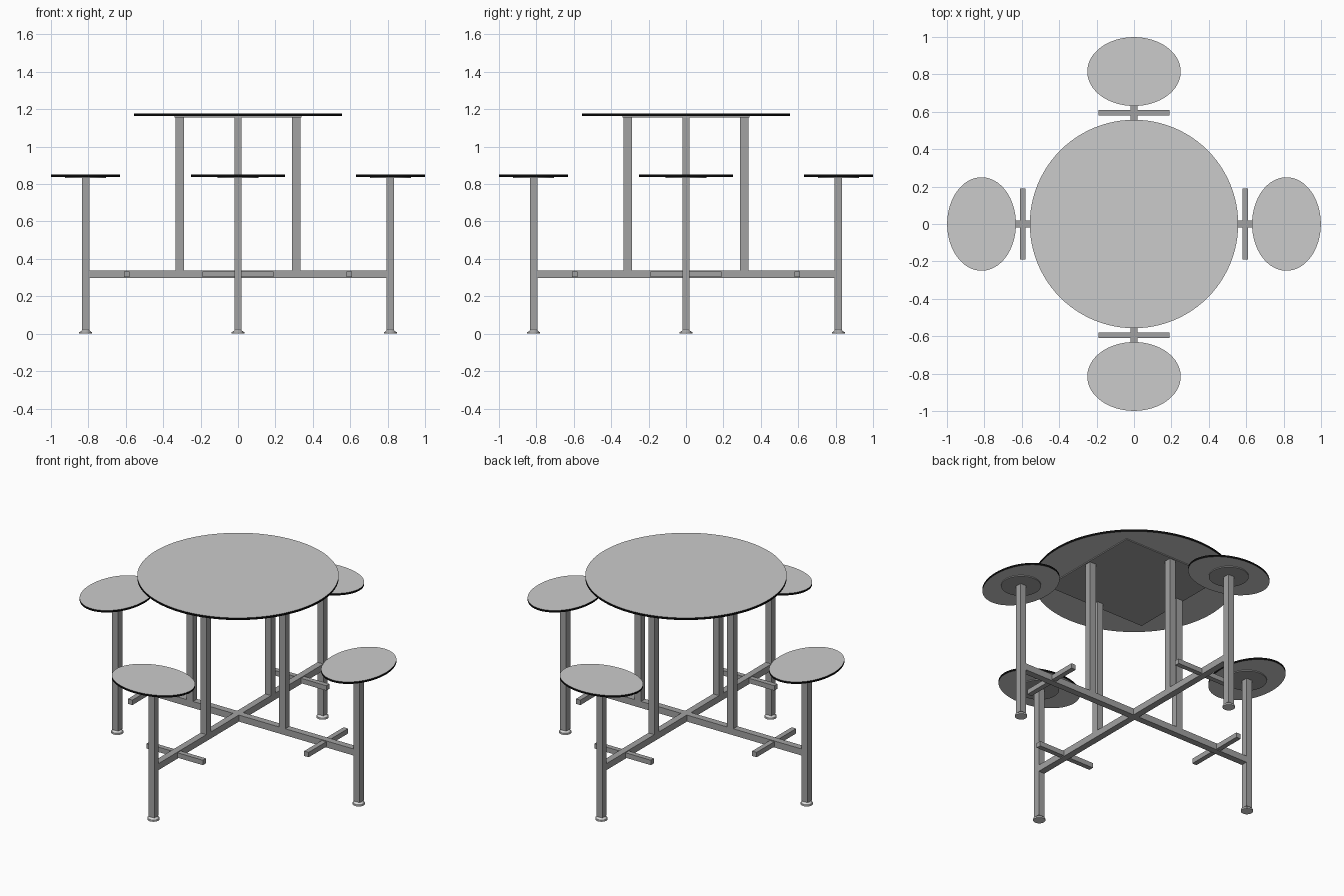
import bpy, bmesh, math
from mathutils import Matrix, Vector

if "Cube" in bpy.data.objects:
    bpy.data.objects.remove(bpy.data.objects["Cube"])


def material(name, v):
    m = bpy.data.materials.new(name)
    m.diffuse_color = (v, v, v, 1)
    m.use_nodes = True
    m.node_tree.nodes["Principled BSDF"].inputs["Base Color"].default_value = m.diffuse_color
    return m


LIGHT = material("light_grey_laminate", 0.6)
STEEL = material("grey_steel", 0.36)
BLACK = material("black_edging", 0.003)
FOOT = material("pale_foot", 0.7)


def finish(name, bm, mats, turn, smooth=False):
    """Turn the part about z and add it to the scene."""
    bm.transform(Matrix.Rotation(turn, 4, 'Z'))
    bmesh.ops.recalc_face_normals(bm, faces=bm.faces)
    me = bpy.data.meshes.new(name)
    bm.to_mesh(me)
    bm.free()
    for m in mats:
        me.materials.append(m)
    ob = bpy.data.objects.new(name, me)
    bpy.context.collection.objects.link(ob)
    if smooth:
        bpy.context.view_layer.objects.active = ob
        ob.select_set(True)
        bpy.ops.object.shade_smooth_by_angle(angle=math.radians(40))
        ob.select_set(False)


def box(name, lo, hi, turn=0):
    lo, hi = Vector(lo), Vector(hi)
    bm = bmesh.new()
    bmesh.ops.create_cube(bm, size=1, matrix=Matrix.Translation((lo + hi) / 2)
                          @ Matrix.Diagonal((hi - lo).to_4d()))
    finish(name, bm, [STEEL], turn)


def disc(name, x, z0, z1, rx, ry, mats, turn=0, segs=64, top=1.0):
    """Elliptical slab; a second material colours the rim."""
    bm = bmesh.new()
    bmesh.ops.create_cone(bm, cap_ends=True, segments=segs, radius1=1, radius2=top, depth=1,
                          matrix=Matrix.Translation((x, 0, (z0 + z1) / 2))
                          @ Matrix.Diagonal((rx, ry, z1 - z0, 1)))
    for f in bm.faces:
        if len(mats) > 1 and len(f.verts) == 4:
            f.material_index = 1
    finish(name, bm, mats, turn, True)


# Table top with its square mounting plate
disc("table_top", 0, 1.163, 1.176, 0.557, 0.557, [LIGHT, BLACK], segs=96)
box("table_plate", (-0.34, -0.34, 1.157), (0.34, 0.34, 1.163))

# Crossed floor beams, the second split so the surfaces do not overlap
box("beam_long", (-0.795, -0.02, 0.297), (0.795, 0.02, 0.337))
for i in (1, 3):
    box("beam_half", (0.02, -0.02, 0.297), (0.795, 0.02, 0.337), i * math.pi / 2)

# One arm of the frame per side
for i in range(4):
    a = i * math.pi / 2
    box("table_post", (0.29, -0.02, 0.337), (0.333, 0.02, 1.157), a)
    box("seat_post", (0.795, -0.02, 0.02), (0.835, 0.02, 0.833), a)
    for s in (-1, 1):
        y0, y1 = sorted((s * 0.02, s * 0.19))
        box("foot_rest", (0.58, y0, 0.302), (0.61, y1, 0.332), a)
    disc("seat", 0.815, 0.839, 0.851, 0.184, 0.25, [LIGHT, BLACK], a)
    disc("seat_plate", 0.815, 0.833, 0.839, 0.11, 0.11, [STEEL], a, 48)
    disc("foot_pad", 0.815, 0, 0.009, 0.034, 0.034, [FOOT], a, 32)
    disc("foot_cone", 0.815, 0.009, 0.02, 0.03, 0.03, [FOOT], a, 32, 0.6)
